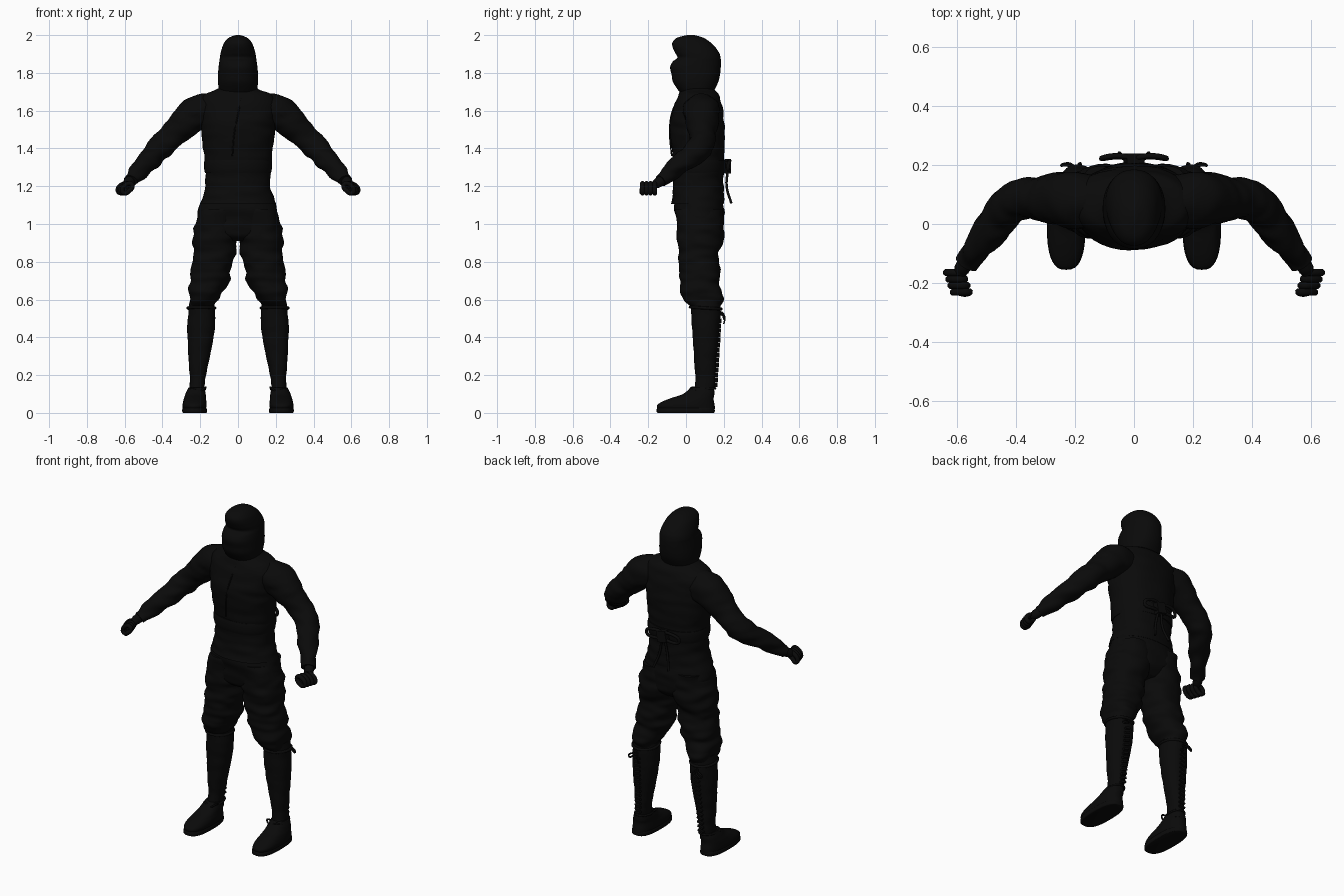
import bpy, bmesh, math
from mathutils import Vector, noise

black = bpy.data.materials.new("black cloth")
black.diffuse_color = (0.003, 0.003, 0.003, 1)


def finish(ob, mirror=False, angle=50):
    ob.data.materials.append(black)
    if mirror:
        ob.modifiers.new("mirror", 'MIRROR')
    if ob.type == 'MESH':
        bpy.ops.object.select_all(action='DESELECT')
        ob.select_set(True)
        bpy.context.view_layer.objects.active = ob
        bpy.ops.object.shade_smooth_by_angle(angle=math.radians(angle))
    return ob


def resample(rows, n):
    """Catmull-Rom interpolation through rows of numbers."""
    out = []
    for i in range(len(rows) - 1):
        p = [rows[max(i - 1, 0)], rows[i], rows[i + 1], rows[min(i + 2, len(rows) - 1)]]
        for k in range(n):
            t = k / n
            out.append([0.5 * (2 * b + (c - a) * t + (2 * a - 5 * b + 4 * c - d) * t * t
                               + (3 * b - a - 3 * c + d) * t ** 3) for a, b, c, d in zip(*p)])
    return out + [list(rows[-1])]


def skin(name, rings, mirror, fold, seg=36, power=0.9):
    """Skin rings given as (centre, side axis, other axis); fold adds cloth creases."""
    bm = bmesh.new()
    loops = []
    for c, u, v in rings:
        loop = []
        for k in range(seg):
            a = 2 * math.pi * k / seg
            ca, sa = math.cos(a), math.sin(a)
            d = u * math.copysign(abs(ca) ** power, ca) + v * math.copysign(abs(sa) ** power, sa)
            p = c + d
            if fold:
                q = Vector((p.x * 9, p.y * 9, p.z * 24))
                p += d.normalized() * fold * noise.noise(q)
            loop.append(bm.verts.new(p))
        loops.append(loop)
    for a, b in zip(loops, loops[1:]):
        for k in range(seg):
            bm.faces.new((a[k], a[(k + 1) % seg], b[(k + 1) % seg], b[k]))
    bm.faces.new(loops[0])
    bm.faces.new(loops[-1])
    bmesh.ops.recalc_face_normals(bm, faces=bm.faces)
    me = bpy.data.meshes.new(name)
    bm.to_mesh(me)
    bm.free()
    ob = bpy.data.objects.new(name, me)
    bpy.context.collection.objects.link(ob)
    return finish(ob, mirror)


def stack(name, rows, mirror=False, fold=0.0, n=6, power=0.9):
    """Horizontal slices: z, x min, x max, y min, y max."""
    rings = [(Vector(((x0 + x1) / 2, (y0 + y1) / 2, z)),
              Vector(((x1 - x0) / 2, 0, 0)), Vector((0, (y1 - y0) / 2, 0)))
             for z, x0, x1, y0, y1 in resample(rows, n)]
    return skin(name, rings, mirror, fold, power=power)


def limb(name, rows, mirror=True, fold=0.0, n=6):
    """Round slices along a path: x, y, z, radius."""
    pts = resample(rows, n)
    rings = []
    for i, p in enumerate(pts):
        t = Vector(pts[min(i + 1, len(pts) - 1)][:3]) - Vector(pts[max(i - 1, 0)][:3])
        u = t.cross(Vector((0, 1, 0.3))).normalized()
        v = t.cross(u).normalized()
        rings.append((Vector(p[:3]), u * p[3], v * p[3]))
    return skin(name, rings, mirror, fold, 28, 1.0)


def cord(name, points, r, mirror=False, closed=False):
    cu = bpy.data.curves.new(name, 'CURVE')
    cu.dimensions = '3D'
    cu.bevel_depth, cu.bevel_resolution, cu.resolution_u = r, 2, 5
    cu.use_fill_caps = True
    sp = cu.splines.new('BEZIER')
    sp.bezier_points.add(len(points) - 1)
    for b, p in zip(sp.bezier_points, points):
        b.co = p
        b.handle_left_type = b.handle_right_type = 'AUTO'
    sp.use_cyclic_u = closed
    ob = bpy.data.objects.new(name, cu)
    bpy.context.collection.objects.link(ob)
    return finish(ob, mirror)


def block(name, loc, size, rot=(0, 0, 0), mirror=False):
    bpy.ops.mesh.primitive_cube_add(size=1, location=loc, rotation=rot)
    ob = bpy.context.object
    ob.name = name
    ob.scale = size
    bpy.ops.object.transform_apply(location=True, rotation=True, scale=True)
    return finish(ob, mirror, 30)


# Hood with brow, eye recess and face mask
stack("hood", [(1.66, -.08, .08, 0, .12), (1.70, -.098, .098, -.035, .145),
               (1.75, -.106, .106, -.068, .17), (1.79, -.106, .106, -.076, .18),
               (1.83, -.103, .103, -.084, .184), (1.86, -.099, .099, -.07, .185),
               (1.88, -.096, .096, -.045, .183), (1.905, -.092, .092, -.057, .176),
               (1.94, -.082, .082, -.072, .152), (1.965, -.07, .07, -.07, .125),
               (1.987, -.047, .047, -.045, .09), (2.0, -.012, .012, .005, .045)])

# Jacket, flaring below the waist sash
stack("jacket", [(1.74, -.07, .07, .01, .12), (1.71, -.115, .115, -.025, .15),
                 (1.685, -.18, .18, -.04, .17), (1.64, -.21, .21, -.055, .186),
                 (1.56, -.205, .205, -.08, .2), (1.48, -.195, .195, -.085, .205),
                 (1.38, -.18, .18, -.075, .203), (1.28, -.172, .172, -.067, .2),
                 (1.2, -.173, .173, -.066, .2), (1.14, -.19, .19, -.072, .2),
                 (1.105, -.2, .2, -.078, .2)], fold=.008)
stack("waist_sash", [(1.34, -.177, .177, -.073, .207), (1.32, -.18, .18, -.076, .21),
                     (1.29, -.179, .179, -.075, .209), (1.27, -.175, .175, -.07, .204)], n=3)
cord("jacket_overlap", [(.02, -.03, 1.69), (.0, -.077, 1.58), (-.02, -.086, 1.48),
                        (-.03, -.076, 1.36)], .004)

# Sash knot, bow loops and hanging ends at the back
block("sash_knot", (0, .222, 1.305), (.06, .035, .065), (0, .2, 0))
for s in (-1, 1):
    cord("sash_loop", [(0, .222, 1.31), (s * .06, .232, 1.335), (s * .11, .222, 1.30),
                       (s * .06, .228, 1.285)], .009, closed=True)
    cord("sash_end", [(s * .01, .222, 1.29), (s * .025, .215, 1.2), (s * .05, .24, 1.11)], .007)

# Sleeves
limb("sleeve", [(.1, .075, 1.6, .08), (.19, .08, 1.595, .096), (.255, .084, 1.56, .089),
                (.32, .084, 1.495, .072), (.375, .082, 1.44, .068), (.42, .065, 1.395, .069),
                (.455, .02, 1.355, .061), (.5, -.04, 1.31, .052), (.545, -.1, 1.26, .044),
                (.568, -.137, 1.233, .037)], fold=.012)
limb("wrist", [(.565, -.12, 1.236, .027), (.585, -.155, 1.215, .026), (.592, -.175, 1.212, .016)], n=3)

# Curled fingers of the gripping hand
for i in range(4):
    y = -.165 - i * .022
    dx = (y + .2) * .35
    cord("finger", [(.575 + dx, y, 1.212), (.598 + dx, y, 1.212), (.624 + dx, y, 1.176),
                    (.607 + dx, y, 1.163), (.588 + dx, y - .004, 1.175), (.570 + dx, y, 1.196)],
         .0125, True, True)

# Baggy trousers gathered under the knee
stack("trouser_seat", [(1.2, -.16, .16, -.05, .18), (1.1, -.2, .2, -.06, .198),
                       (1.02, -.215, .215, -.05, .2), (.95, -.2, .2, -.04, .19),
                       (.91, -.1, .1, .0, .15)], fold=.01)
stack("trouser_leg", [(1.08, .0, .2, -.045, .195), (1.0, .0, .221, -.05, .2),
                      (.93, .003, .236, -.05, .195), (.86, .012, .238, -.042, .18),
                      (.8, .03, .24, -.04, .178), (.74, .04, .25, -.034, .182),
                      (.68, .055, .262, -.03, .185), (.63, .085, .264, -.026, .19),
                      (.59, .115, .258, -.01, .19), (.555, .135, .248, .03, .175)],
      mirror=True, fold=.016)

# Leg wraps
stack("leg_wrap", [(.6, .13, .255, .02, .18), (.54, .122, .264, .025, .182),
                   (.46, .122, .268, .032, .178), (.37, .135, .266, .038, .17),
                   (.27, .155, .26, .044, .16), (.18, .172, .255, .05, .155),
                   (.13, .178, .257, .045, .15), (.09, .178, .262, .035, .148)],
      mirror=True, fold=.003)
cord("knee_band", [(.122, .105, .555), (.195, .022, .56), (.266, .105, .555), (.195, .186, .55)],
     .008, True, True)
cord("ankle_band", [(.174, .098, .125), (.216, .04, .12), (.261, .098, .125), (.216, .155, .13)],
     .006, True, True)
for i in range(14):
    z = .15 + i * .026
    block("calf_lacing", (.212 - i * .001, .158 + i * .0016, z), (.035, .018, .012), (0, .35, 0), True)
cord("knee_bow", [(.2, .18, .53), (.22, .198, .525), (.245, .2, .50), (.215, .203, .51)], .005, True, True)
cord("knee_cord_end", [(.2, .185, .53), (.185, .205, .51), (.18, .2, .47)], .004, True)
cord("ankle_bow", [(.18, .06, .125), (.172, .035, .135), (.2, .02, .118), (.24, .03, .13),
                   (.264, .055, .12)], .005, True)

# Soft shoes with flat soles
stack("sole", [(0, .168, .29, -.15, .148), (.004, .165, .295, -.155, .152),
               (.02, .165, .295, -.155, .152), (.026, .168, .292, -.152, .15)],
      mirror=True, n=2, power=.75)
stack("shoe", [(.02, .168, .292, -.152, .15), (.04, .165, .295, -.153, .15),
               (.06, .167, .292, -.125, .15), (.08, .172, .285, -.075, .148),
               (.1, .174, .275, -.015, .148), (.135, .178, .262, .03, .148)],
      mirror=True, fold=.005, power=.82)
